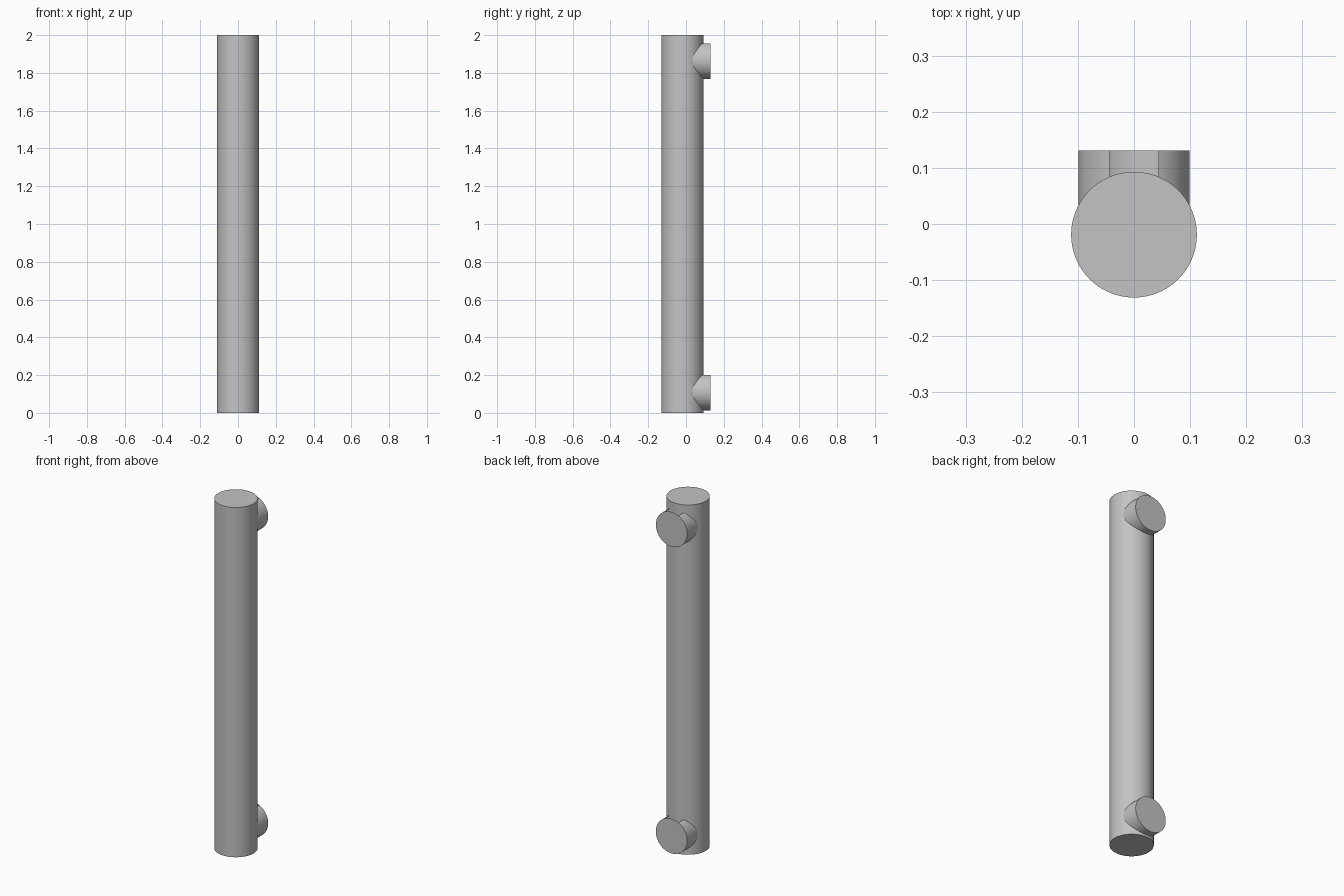
import bpy
import bmesh
import math
from mathutils import Matrix

BAR_R, BAR_Y, HEIGHT = 0.112, -0.019, 2.0
PEG_R, PEG_BACK = 0.099, 0.131

cube = bpy.data.objects.get("Cube")
if cube:
    bpy.data.objects.remove(cube, do_unlink=True)

# Brushed metal grey
grey = bpy.data.materials.new("satin_grey")
grey.use_nodes = True
colour = (0.55, 0.55, 0.55, 1)
grey.diffuse_color = colour
grey.node_tree.nodes["Principled BSDF"].inputs["Base Color"].default_value = colour


def cylinder(bm, radius, depth):
    bmesh.ops.create_cone(bm, cap_ends=True, segments=96,
                          radius1=radius, radius2=radius, depth=depth)


def finish(bm, name, location):
    mesh = bpy.data.meshes.new(name)
    bm.to_mesh(mesh)
    bm.free()
    mesh.materials.append(grey)
    obj = bpy.data.objects.new(name, mesh)
    obj.location = location
    bpy.context.collection.objects.link(obj)
    bpy.ops.object.select_all(action="DESELECT")
    obj.select_set(True)
    bpy.context.view_layer.objects.active = obj
    bpy.ops.object.shade_smooth_by_angle(angle=math.radians(30))


# Upright grip bar
bm = bmesh.new()
cylinder(bm, BAR_R, HEIGHT)
finish(bm, "grip_bar", (0, BAR_Y, HEIGHT / 2))


# Mounting pegs: the front rim is shaped to the curve of the bar
def mounting_peg(name, z):
    bm = bmesh.new()
    cylinder(bm, PEG_R, 1)
    bm.transform(Matrix.Rotation(math.radians(-90), 4, "X"))
    inner = [f for f in bm.faces if f.normal.y < -0.9]
    bmesh.ops.delete(bm, geom=inner, context="FACES_ONLY")
    for v in bm.verts:
        if v.co.y > 0:
            v.co.y = PEG_BACK
        else:
            v.co.y = BAR_Y + math.sqrt(BAR_R ** 2 - v.co.x ** 2) - 0.003
    finish(bm, name, (0, 0, z))


mounting_peg("upper_mounting_peg", 1.866)
mounting_peg("lower_mounting_peg", 0.112)
